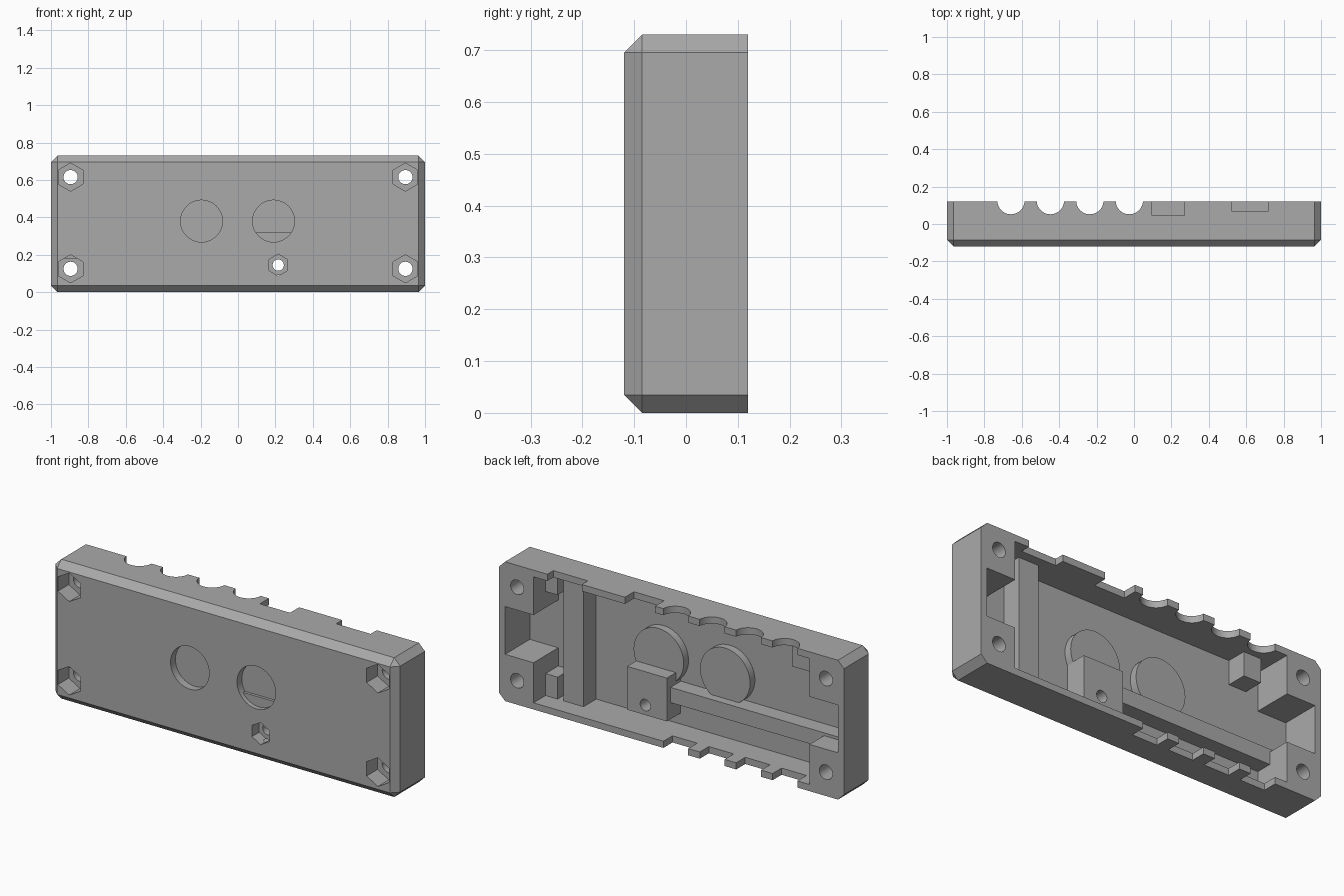
import bpy, bmesh, math
from mathutils import Matrix, Vector

if "Cube" in bpy.data.objects:
    bpy.data.objects.remove(bpy.data.objects["Cube"])

grey = bpy.data.materials.new("plain_grey")
grey.use_nodes = True
grey.diffuse_color = (0.4, 0.4, 0.4, 1)
grey.node_tree.nodes["Principled BSDF"].inputs["Base Color"].default_value = (0.4, 0.4, 0.4, 1)

FLOOR, WALL, TOP, BACK = -0.085, 0.035, 0.73, 0.12
EMBED = 0.01          # overlap of inner parts with the shell


def make(name, bm):
    bmesh.ops.recalc_face_normals(bm, faces=bm.faces)
    mesh = bpy.data.meshes.new(name)
    bm.to_mesh(mesh)
    bm.free()
    mesh.materials.append(grey)
    ob = bpy.data.objects.new(name, mesh)
    bpy.context.collection.objects.link(ob)
    return ob


def box_mesh(x, y, z):
    bm = bmesh.new()
    bmesh.ops.create_cube(bm, size=1)
    for v in bm.verts:
        v.co = Vector([lo + (c + 0.5) * (hi - lo) for c, (lo, hi) in zip(v.co, (x, y, z))])
    return bm


def box(name, x, y, z):
    return make(name, box_mesh(x, y, z))


def rod(name, centre, radius, length, sides=48, along_y=True):
    bm = bmesh.new()
    turn = Matrix.Rotation(math.pi / 2, 4, "X") if along_y else Matrix()
    bmesh.ops.create_cone(bm, cap_ends=True, segments=sides, radius1=radius, radius2=radius,
                          depth=length, matrix=Matrix.Translation(centre) @ turn)
    return make(name, bm)


def rod_y(name, x, z, radius, y0, y1, sides=48):
    return rod(name, (x, (y0 + y1) / 2, z), radius, y1 - y0, sides)


def cut(targets, cutter):
    for ob in targets:
        mod = ob.modifiers.new("cut", "BOOLEAN")
        mod.operation, mod.solver, mod.object = "DIFFERENCE", "EXACT", cutter
        bpy.context.view_layer.objects.active = ob
        bpy.ops.object.modifier_apply(modifier=mod.name)
    bpy.data.objects.remove(cutter)


# Outer shell, chamfered everywhere except around the open back
bm = box_mesh((-1, 1), (-BACK, BACK), (0, TOP))
edges = [e for e in bm.edges if not all(v.co.y > 0 for v in e.verts)]
bmesh.ops.bevel(bm, geom=edges, offset=WALL, segments=1, affect="EDGES")
shell = make("case_shell", bm)

# Main cavity and the end pockets between the screw corners
cut([shell], box("cavity", (-0.8, 0.8), (FLOOR, 0.3), (WALL, TOP - WALL)))
cut([shell], box("end_pockets", (-0.965, 0.965), (FLOOR, 0.3), (0.245, 0.495)))

# Cable notches: round in the top wall, square in the bottom wall
for i in range(4):
    x = -0.658 + i * 0.211
    cut([shell], rod("round_notch", (x, 0.125, 0.73), 0.073, 0.2, along_y=False))
    cut([shell], box("square_notch", (x - 0.072, x + 0.072), (0.045, 0.3), (-0.1, 0.1)))

# Rectangular openings in the top wall
cut([shell], box("wide_opening", (0.52, 0.72), (0.07, 0.3), (0.65, 0.8)))
cut([shell], box("deep_opening", (0.095, 0.27), (0.045, 0.3), (0.65, 0.8)))

# Inner ribs, rails and posts
low = FLOOR - EMBED
box("cross_rib", (0.58, 0.695), (low, 0.02), (WALL - EMBED, TOP - WALL + EMBED))
box("long_rail", (-0.97, 0.1), (low, 0.0), (0.18, 0.26))
box("upper_right_post", (-0.73, -0.63), (low, 0.02), (0.57, TOP - WALL + EMBED))
box("upper_left_post", (0.73, 0.81), (low, 0.02), (0.58, TOP - WALL + EMBED))
box("lower_left_post", (0.73, 0.81), (low, 0.02), (WALL - EMBED, 0.15))
nut_block = box("nut_block", (0.09, 0.32), (low, 0.03), (0.093, 0.32))

# Round recesses in the front with raised discs behind them
for side, x in (("right", -0.195), ("left", 0.19)):
    disc = rod_y(side + "_disc", x, 0.38, 0.145, low, -0.045)
    cut([shell, disc], rod_y("recess", x, 0.38, 0.112, -0.3, -0.08))

# Screw holes with six-sided nut pockets
for x in (-0.895, 0.895):
    for z in (0.125, 0.615):
        cut([shell], rod_y("screw_hole", x, z, 0.038, -0.3, 0.3, 32))
        cut([shell], rod_y("nut_pocket", x, z, 0.075, -0.3, -0.03, 6))
cut([shell, nut_block], rod_y("small_hole", 0.215, 0.145, 0.03, -0.3, 0.3, 32))
cut([shell, nut_block], rod_y("small_pocket", 0.215, 0.145, 0.058, -0.3, -0.06, 6))

# Smooth the round walls, keep the corners sharp
bpy.ops.object.select_all(action="DESELECT")
for ob in bpy.context.scene.objects:
    if ob.type == "MESH":
        ob.select_set(True)
bpy.context.view_layer.objects.active = shell
bpy.ops.object.shade_smooth_by_angle(angle=math.radians(25))
